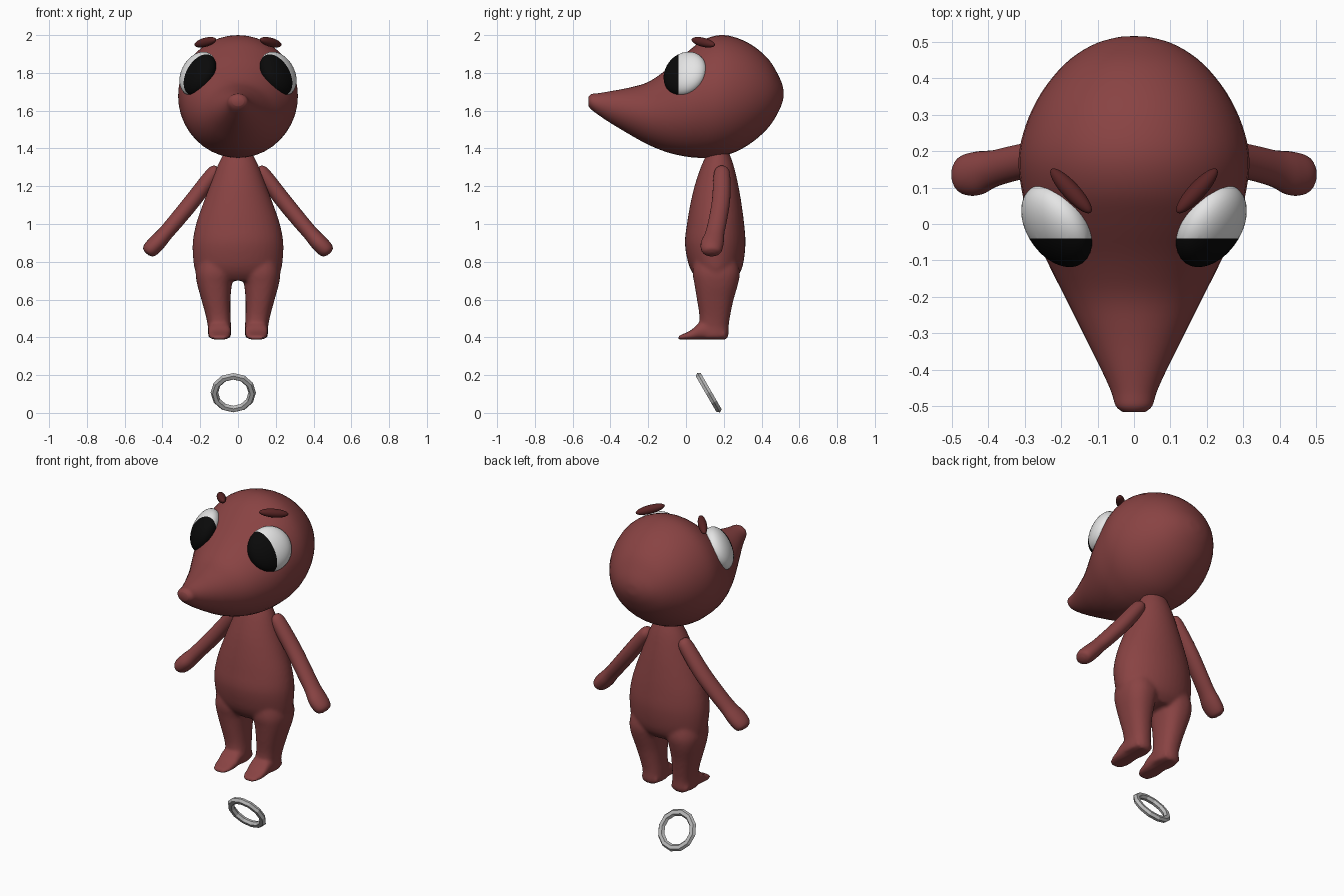
import bpy, bmesh, math
from mathutils import Vector, Matrix

if "Cube" in bpy.data.objects:
    bpy.data.objects.remove(bpy.data.objects["Cube"])


def material(name, rgb):
    m = bpy.data.materials.new(name)
    m.diffuse_color = (*rgb, 1)
    m.use_nodes = True
    m.node_tree.nodes["Principled BSDF"].inputs["Base Color"].default_value = m.diffuse_color
    return m


SKIN = material("dull red", (0.25, 0.056, 0.056))
BROW = material("dark maroon", (0.10, 0.018, 0.018))
WHITE = material("eye white", (0.78, 0.78, 0.78))
BLACK = material("pupil black", (0.003, 0.003, 0.003))
METAL = material("silver grey", (0.50, 0.50, 0.50))


def finish(bm, name, mats, smooth=True):
    bmesh.ops.recalc_face_normals(bm, faces=bm.faces)
    me = bpy.data.meshes.new(name)
    for f in bm.faces:
        f.smooth = smooth
    bm.to_mesh(me)
    bm.free()
    for m in mats:
        me.materials.append(m)
    ob = bpy.data.objects.new(name, me)
    bpy.context.collection.objects.link(ob)
    return ob


def mirror(ob):
    ob.modifiers.new("mirror", 'MIRROR')


def refine(sections, steps):
    """Catmull-Rom interpolation between section rows."""
    out, n = [], len(sections)
    for i in range(n - 1):
        p = [sections[min(max(i + k, 0), n - 1)] for k in (-1, 0, 1, 2)]
        for s in range(steps):
            t = s / steps
            out.append([0.5 * (2 * b + (c - a) * t + (2 * a - 5 * b + 4 * c - d) * t * t
                               + (3 * b - a - 3 * c + d) * t ** 3) for a, b, c, d in zip(*p)])
    return out + [list(sections[-1])]


def loft(bm, sections, u, v, steps=4, sides=40, power=2.0):
    """Rows are (x, y, z, radius along u, radius along v)."""
    u, v = Vector(u), Vector(v)
    rings = []
    for x, y, z, a, b in refine(sections, steps):
        ring = []
        for k in range(sides):
            t = 2 * math.pi * k / sides
            c, s = math.cos(t), math.sin(t)
            c = math.copysign(abs(c) ** (2 / power), c)
            s = math.copysign(abs(s) ** (2 / power), s)
            ring.append(bm.verts.new(Vector((x, y, z)) + u * a * c + v * b * s))
        rings.append(ring)
    for r, q in zip(rings, rings[1:]):
        for k in range(sides):
            j = (k + 1) % sides
            bm.faces.new((r[k], r[j], q[j], q[k]))
    bm.faces.new(rings[0])
    bm.faces.new(rings[-1])


X, Y, Z = (1, 0, 0), (0, 1, 0), (0, 0, 1)

# Head with long snout: y, half width, bottom, top
head = [(-0.517, 0.030, 1.625, 1.672), (-0.50, 0.050, 1.605, 1.688), (-0.46, 0.063, 1.575, 1.693),
        (-0.40, 0.090, 1.535, 1.703), (-0.30, 0.140, 1.475, 1.722), (-0.20, 0.190, 1.420, 1.752),
        (-0.10, 0.240, 1.380, 1.820), (0.0, 0.285, 1.357, 1.905), (0.09, 0.308, 1.350, 1.973),
        (0.18, 0.317, 1.358, 2.0), (0.27, 0.298, 1.385, 1.985), (0.36, 0.255, 1.440, 1.940),
        (0.44, 0.190, 1.515, 1.868), (0.49, 0.118, 1.595, 1.785), (0.512, 0.050, 1.650, 1.730),
        (0.516, 0.008, 1.680, 1.696)]
bm = bmesh.new()
loft(bm, [(0, y, (lo + hi) / 2, w, (hi - lo) / 2) for y, w, lo, hi in head], X, Z)
finish(bm, "head", [SKIN])

# Torso: z, half width, front, back
torso = [(0.70, 0.185, 0.07, 0.25), (0.74, 0.222, 0.035, 0.285), (0.80, 0.236, 0.01, 0.305),
         (0.90, 0.240, -0.006, 0.315), (1.0, 0.222, 0.005, 0.308), (1.1, 0.188, 0.022, 0.295),
         (1.2, 0.150, 0.045, 0.278), (1.3, 0.112, 0.078, 0.255), (1.36, 0.083, 0.105, 0.235),
         (1.42, 0.055, 0.13, 0.21)]
# Leg: z, inner x, outer x, front, back
leg = [(0.395, 0.045, 0.15, 0.07, 0.215), (0.41, 0.037, 0.158, 0.06, 0.225),
       (0.46, 0.037, 0.160, 0.068, 0.226), (0.52, 0.040, 0.172, 0.07, 0.235),
       (0.60, 0.040, 0.194, 0.058, 0.252), (0.68, 0.032, 0.216, 0.045, 0.275),
       (0.74, 0.015, 0.224, 0.035, 0.285), (0.80, 0.015, 0.215, 0.04, 0.275)]
# Foot: y, half width, top
foot = [(0.21, 0.052, 0.44), (0.13, 0.060, 0.48), (0.07, 0.060, 0.475), (0.03, 0.058, 0.440),
        (-0.01, 0.052, 0.420), (-0.04, 0.036, 0.408)]
bm = bmesh.new()
loft(bm, [(0, (f + b) / 2, z, w, (b - f) / 2) for z, w, f, b in torso], X, Y)
for s in (-1, 1):
    loft(bm, [(s * (i + o) / 2, (f + b) / 2, z, (o - i) / 2, (b - f) / 2)
              for z, i, o, f, b in leg], X, Y, power=2.3)
    loft(bm, [(s * 0.098, y, (0.388 + t) / 2, w, (t - 0.388) / 2) for y, w, t in foot],
         X, Z, power=2.6)
body = finish(bm, "body", [SKIN])
# Fuse torso, legs and feet into one soft skin
mod = body.modifiers.new("fuse", 'REMESH')
mod.mode = 'VOXEL'
mod.voxel_size = 0.01
mod.use_smooth_shade = True
mod = body.modifiers.new("soften", 'SMOOTH')
mod.factor = 0.5
mod.iterations = 5

# Arms: x, y, z, thickness, depth
arm = [(0.108, 0.190, 1.300, 0.010, 0.012), (0.115, 0.190, 1.290, 0.028, 0.032),
       (0.140, 0.190, 1.255, 0.040, 0.044), (0.235, 0.186, 1.130, 0.043, 0.048),
       (0.325, 0.168, 1.020, 0.042, 0.049), (0.385, 0.152, 0.950, 0.041, 0.051),
       (0.425, 0.140, 0.905, 0.045, 0.060), (0.458, 0.136, 0.870, 0.044, 0.057),
       (0.476, 0.136, 0.850, 0.034, 0.044), (0.483, 0.136, 0.842, 0.012, 0.016)]
bm = bmesh.new()
loft(bm, arm, (0.77, 0, 0.63), Y, sides=24)
mirror(finish(bm, "arms", [SKIN]))


def ellipsoid(centre, axis, radius, along):
    """Round blob with its own length along one axis."""
    bm = bmesh.new()
    rot = Vector(axis).to_track_quat('Z', 'Y').to_matrix().to_4x4()
    bmesh.ops.create_uvsphere(bm, u_segments=40, v_segments=20, radius=1, matrix=(
        Matrix.Translation(centre) @ rot @ Matrix.Diagonal((radius, radius, along, 1))))
    return bm


# Eyes, with the front slice painted black
bm = ellipsoid((0.2125, -0.005, 1.795), (0.75, -0.5, 0.42), 0.125, 0.07)
bmesh.ops.bisect_plane(bm, geom=bm.verts[:] + bm.edges[:] + bm.faces[:],
                       plane_co=(0, -0.04, 0), plane_no=Y)
for f in bm.faces:
    f.material_index = int(f.calc_center_median().y < -0.04)
mirror(finish(bm, "eyes", [WHITE, BLACK]))

# Eyebrows
bm = ellipsoid((0.173, 0.091, 1.962), (0.11, 0.12, -0.03), 0.024, 0.082)
mirror(finish(bm, "eyebrows", [BROW]))

# Faceted ring below the feet
bm = bmesh.new()
place = Matrix.Translation((-0.025, 0.12, 0.107)) @ Matrix.Rotation(math.radians(-60), 4, 'X')
M, N = 12, 6
rows = []
for i in range(M):
    a = 2 * math.pi * i / M
    row = []
    for k in range(N):
        t = 2 * math.pi * k / N
        r = 0.1 + 0.02 * math.cos(t)
        row.append(bm.verts.new(place @ Vector((r * math.cos(a), r * math.sin(a), 0.018 * math.sin(t)))))
    rows.append(row)
for i in range(M):
    for k in range(N):
        p, q, j = rows[i], rows[(i + 1) % M], (k + 1) % N
        bm.faces.new((p[k], q[k], q[j], p[j]))
finish(bm, "ring", [METAL], smooth=False)
